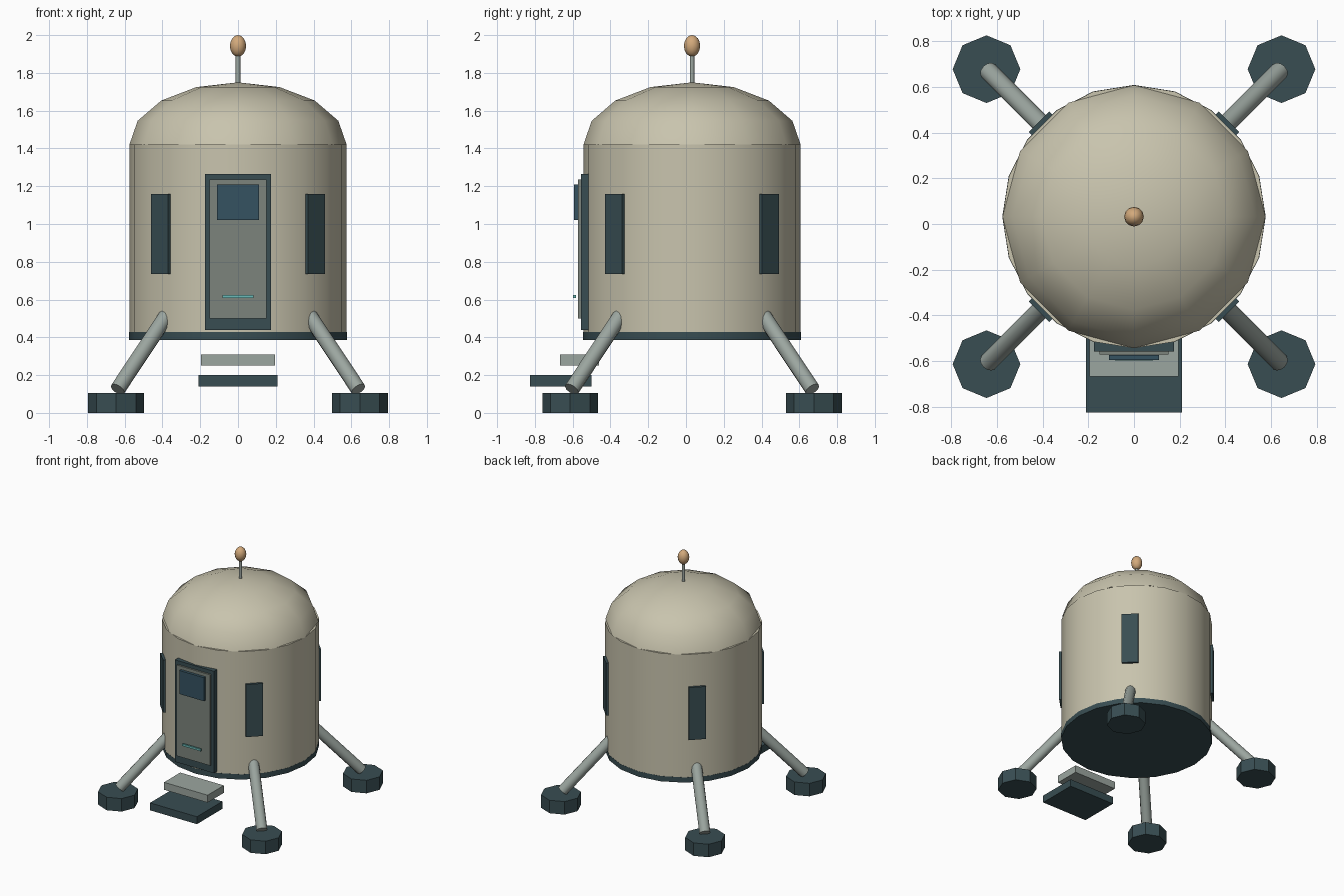
import bpy, bmesh, math
from mathutils import Vector, Matrix

if "Cube" in bpy.data.objects:
    bpy.data.objects.remove(bpy.data.objects["Cube"])

CY = 0.032  # centre of the cabin in y


def material(name, rgb):
    m = bpy.data.materials.new(name)
    m.diffuse_color = (*rgb, 1)
    m.use_nodes = True
    m.node_tree.nodes["Principled BSDF"].inputs["Base Color"].default_value = m.diffuse_color
    return m


CREAM = material("cream", (0.58, 0.55, 0.42))
DARK = material("dark_slate", (0.04, 0.075, 0.085))
METAL = material("pale_metal", (0.33, 0.38, 0.35))
PANEL = material("door_grey", (0.20, 0.23, 0.20))
GLASS = material("glass", (0.035, 0.085, 0.12))
TEAL = material("teal", (0.15, 0.50, 0.48))
AMBER = material("amber", (0.65, 0.40, 0.20))


def finish(bm, name, mat, smooth=None):
    bmesh.ops.recalc_face_normals(bm, faces=bm.faces)
    me = bpy.data.meshes.new(name)
    bm.to_mesh(me)
    bm.free()
    ob = bpy.data.objects.new(name, me)
    bpy.context.collection.objects.link(ob)
    me.materials.append(mat)
    if smooth:
        bpy.ops.object.select_all(action='DESELECT')
        ob.select_set(True)
        bpy.context.view_layer.objects.active = ob
        bpy.ops.object.shade_smooth_by_angle(angle=math.radians(smooth))
    return ob


def box(name, x, y, z, mat, turn=None):
    """Box from (min, max) ranges, optionally transformed by a matrix."""
    bm = bmesh.new()
    bmesh.ops.create_cube(bm, size=1)
    for v in bm.verts:
        v.co = [(r[0] + r[1]) / 2 + c * (r[1] - r[0]) for r, c in zip((x, y, z), v.co)]
    if turn:
        bm.transform(turn)
    return finish(bm, name, mat)


def rod(name, a, b, radius, sides, mat, smooth=None):
    """Capped cylinder between two points."""
    a, b = Vector(a), Vector(b)
    d = b - a
    bm = bmesh.new()
    bmesh.ops.create_cone(bm, cap_ends=True, segments=sides, radius1=radius,
                          radius2=radius, depth=d.length)
    rot = d.to_track_quat('Z', 'Y').to_matrix().to_4x4()
    bm.transform(Matrix.Translation((a + b) / 2) @ rot)
    return finish(bm, name, mat, smooth)


def ball(name, centre, scale, sides, rings, mat, half=False):
    bm = bmesh.new()
    bmesh.ops.create_uvsphere(bm, u_segments=sides, v_segments=rings, radius=1)
    if half:
        bmesh.ops.delete(bm, geom=[v for v in bm.verts if v.co.z < -0.01], context='VERTS')
    bm.transform(Matrix.Translation(centre) @ Matrix.Diagonal((*scale, 1)))
    return finish(bm, name, mat, 60)


# Cabin, base band and domed roof
rod("cabin_wall", (0, CY, 0.425), (0, CY, 1.42), 0.575, 20, CREAM, 40)
rod("base_band", (0, CY, 0.385), (0, CY, 0.427), 0.576, 20, DARK, 40)
ball("dome_roof", (0, CY, 1.42), (0.575, 0.575, 0.33), 12, 8, CREAM, half=True)

# Antenna
rod("antenna_mast", (0, CY, 1.72), (0, CY, 1.91), 0.012, 8, METAL, 50)
ball("antenna_tip", (0, CY, 1.943), (0.043, 0.043, 0.057), 12, 8, AMBER)

# Legs, foot pads and narrow windows on the four diagonals
for sx, side in ((-1, "left"), (1, "right")):
    for sy, end in ((-1, "front"), (1, "back")):
        tag = f"{end}_{side}"
        rod(f"leg_{tag}", (sx * 0.637, CY + sy * 0.637, 0.125),
            (sx * 0.375, CY + sy * 0.375, 0.52), 0.041, 12, METAL, 50)
        px, py = sx * 0.645, CY + sy * 0.645
        rod(f"foot_pad_{tag}", (px, py, 0), (px, py, 0.105), 0.148, 8, DARK)
        turn = Matrix.Translation((0, CY, 0)) @ Matrix.Rotation(math.atan2(sy, sx), 4, 'Z')
        box(f"window_{tag}", (0.560, 0.587), (-0.063, 0.063), (0.735, 1.16), DARK, turn)

# Door
box("door_frame", (-0.175, 0.175), (-0.557, -0.51), (0.44, 1.265), DARK)
box("door_panel", (-0.15, 0.15), (-0.571, -0.55), (0.50, 1.235), PANEL)
box("door_window", (-0.11, 0.11), (-0.594, -0.572), (1.02, 1.21), GLASS)
box("door_handle", (-0.083, 0.083), (-0.597, -0.583), (0.608, 0.624), TEAL)

# Entry steps
box("upper_step", (-0.195, 0.195), (-0.667, -0.46), (0.25, 0.31), METAL)
box("lower_step", (-0.21, 0.21), (-0.825, -0.50), (0.14, 0.20), DARK)
